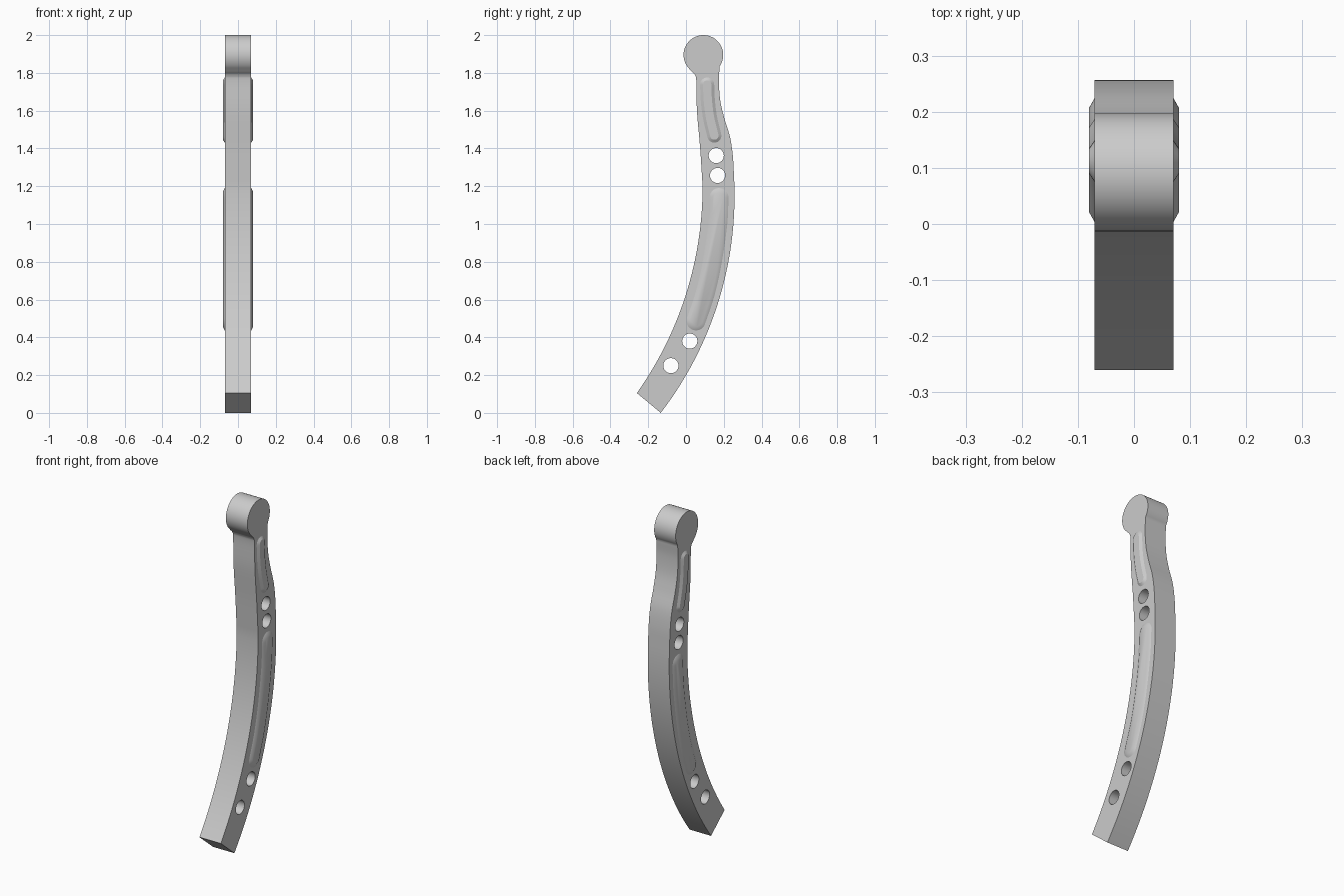
import bpy, bmesh
from math import sin, cos, pi, radians, sqrt
from mathutils import Vector

if "Cube" in bpy.data.objects:
    bpy.data.objects.remove(bpy.data.objects["Cube"])


def spline(pts, n=8):
    """Catmull-Rom through 2D points."""
    p = [Vector(q) for q in pts]
    p = [2 * p[0] - p[1]] + p + [2 * p[-1] - p[-2]]
    out = []
    for a, b, c, d in zip(p, p[1:], p[2:], p[3:]):
        for i in range(n):
            t = i / n
            out.append(0.5 * (2 * b + (c - a) * t + (2 * a - 5 * b + 4 * c - d) * t * t
                              + (3 * b - a - 3 * c + d) * t ** 3))
    return out + [p[-2]]


def arc_edge(y_max, z_mid, r, z0, z1, n=32):
    """Bowed edge of the handle, from z0 to z1."""
    zs = [z0 + (z1 - z0) * i / n for i in range(n + 1)]
    return [Vector((y_max - r + sqrt(r * r - (z - z_mid) ** 2), z)) for z in zs]


def circle(y, z, r, a0, a1, n):
    return [Vector((y + r * cos(radians(a0 + (a1 - a0) * i / n)),
                    z + r * sin(radians(a0 + (a1 - a0) * i / n)))) for i in range(n + 1)]


def smooth(ob):
    bpy.ops.object.select_all(action='DESELECT')
    ob.select_set(True)
    bpy.context.view_layer.objects.active = ob
    bpy.ops.object.shade_smooth_by_angle(angle=radians(30))


# Handle plate: bowed outline, narrow neck, round head, four through holes
head = circle(0.092, 1.895, 0.105, -35, 218, 48)
back = arc_edge(0.257, 1.15, 1.888, 0.0, 1.25)
front = arc_edge(0.088, 1.2, 1.897, 1.2, 0.105)
back_neck = spline([back[-1], (0.248, 1.36), (0.233, 1.46), (0.203, 1.56),
                    (0.182, 1.65), (0.174, 1.75), head[0]])
front_neck = spline([head[-1], (0.030, 1.808), (0.048, 1.788), (0.055, 1.75),
                     (0.058, 1.6), (0.075, 1.4), front[0]])
outline = back + back_neck[1:] + head[1:] + front_neck[1:] + front[1:]
holes = [circle(y, z, 0.04, 0, 352.5, 47) for y, z in
         [(0.16, 1.362), (0.167, 1.257), (0.02, 0.38), (-0.08, 0.25)]]

cu = bpy.data.curves.new("handle_plate", 'CURVE')
cu.dimensions = '2D'
cu.fill_mode = 'BOTH'
cu.extrude = 0.07
for loop in [outline] + holes:
    s = cu.splines.new('POLY')
    s.points.add(len(loop) - 1)
    for pt, co in zip(s.points, loop):
        pt.co = (co.x, co.y, 0, 1)
    s.use_cyclic_u = True
plate = bpy.data.objects.new("handle_plate", cu)
plate.rotation_euler = (pi / 2, 0, pi / 2)
bpy.context.collection.objects.link(plate)
plate.select_set(True)
bpy.context.view_layer.objects.active = plate
bpy.ops.object.convert(target='MESH')
bm = bmesh.new()
bm.from_mesh(plate.data)
bmesh.ops.remove_doubles(bm, verts=bm.verts, dist=1e-5)
bmesh.ops.recalc_face_normals(bm, faces=bm.faces)
bm.to_mesh(plate.data)
bm.free()
smooth(plate)


def stadium(path, r, n=14):
    """Rounded slot outline around a path."""
    left, right = [], []
    for i, p in enumerate(path):
        t = (path[min(i + 1, len(path) - 1)] - path[max(i - 1, 0)]).normalized()
        side = Vector((-t.y, t.x)) * r
        left.append(p + side)
        right.append(p - side)

    def cap(c, start):
        v = start - c
        return [c + Vector((v.x * cos(a) - v.y * sin(a), v.x * sin(a) + v.y * cos(a)))
                for a in (pi * k / n for k in range(1, n))]
    return right + cap(path[-1], right[-1]) + left[::-1] + cap(path[0], left[0])


def grip_pad(name, pts, r, inset):
    """Raised pad on both cheeks, with sloping rim."""
    path = spline(pts, 6)
    bm = bmesh.new()
    rings = []
    for x, rad in [(-0.08, r - inset), (-0.069, r), (0.069, r), (0.08, r - inset)]:
        rings.append([bm.verts.new((x, p.x, p.y)) for p in stadium(path, rad)])
    for a, b in zip(rings, rings[1:]):
        for i in range(len(a)):
            j = (i + 1) % len(a)
            bm.faces.new((a[i], a[j], b[j], b[i]))
    bm.faces.new(rings[0])
    bm.faces.new(rings[-1])
    bmesh.ops.recalc_face_normals(bm, faces=bm.faces)
    me = bpy.data.meshes.new(name)
    bm.to_mesh(me)
    bm.free()
    ob = bpy.data.objects.new(name, me)
    bpy.context.collection.objects.link(ob)
    smooth(ob)


grip_pad("upper_grip_pad", [(0.112, 1.738), (0.116, 1.65), (0.128, 1.56), (0.15, 1.468)],
         0.039, 0.017)
grip_pad("lower_grip_pad", [(0.175, 1.14), (0.168, 1.0), (0.139, 0.8), (0.101, 0.63),
                            (0.053, 0.487)], 0.052, 0.02)
